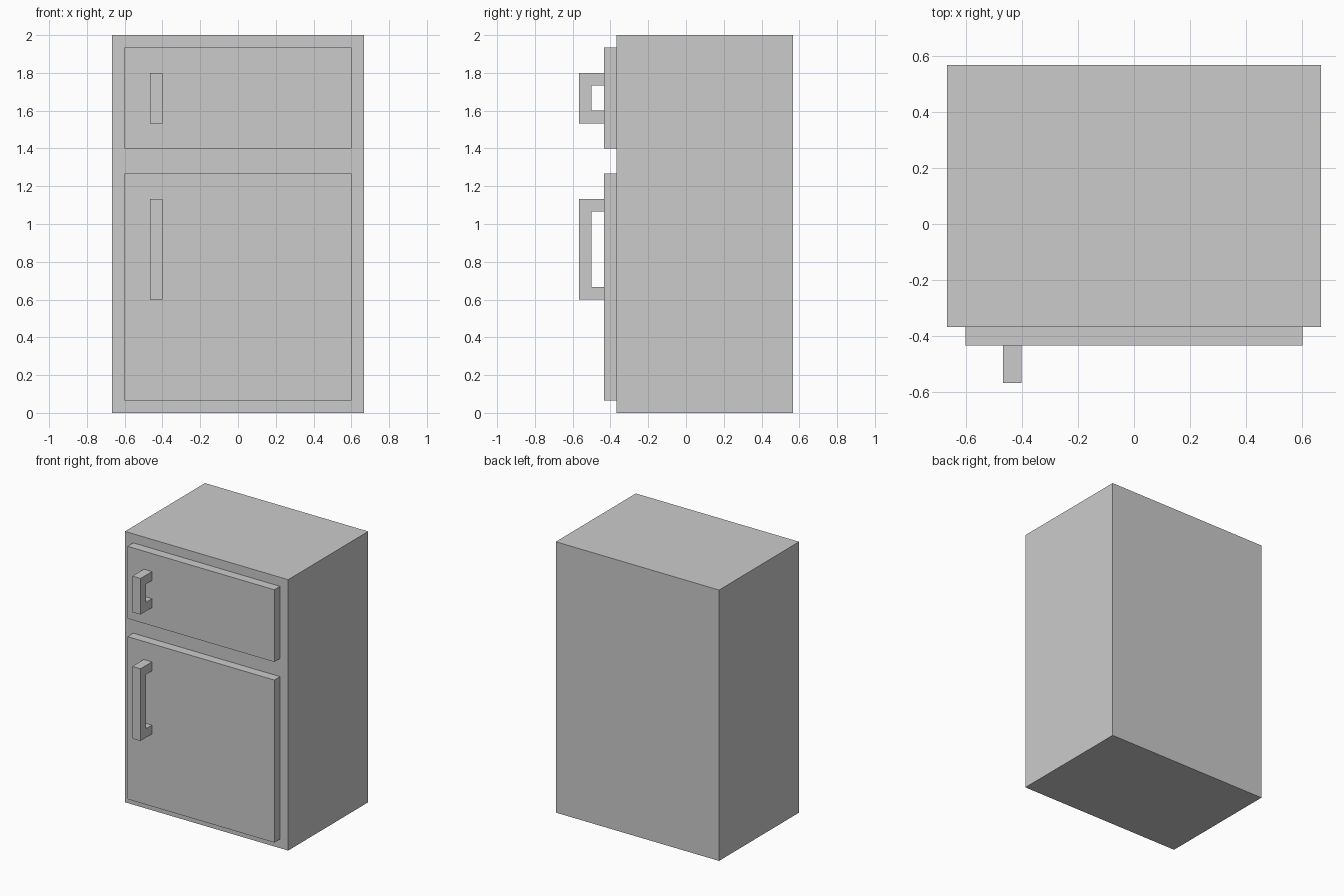
import bpy, bmesh

if "Cube" in bpy.data.objects:
    bpy.data.objects.remove(bpy.data.objects["Cube"])

U = 1 / 15  # the model sits on a grid of 1/15 unit


def finish(name, bm):
    bmesh.ops.recalc_face_normals(bm, faces=bm.faces)
    mesh = bpy.data.meshes.new(name)
    bm.to_mesh(mesh)
    bm.free()
    obj = bpy.data.objects.new(name, mesh)
    bpy.context.collection.objects.link(obj)


def box(name, lo, hi):
    bm = bmesh.new()
    bmesh.ops.create_cube(bm, size=1)
    for v in bm.verts:
        v.co = [(a + b) / 2 * U + c * (b - a) * U for a, b, c in zip(lo, hi, v.co)]
    finish(name, bm)


def handle(name, z0, z1):
    # C-shaped side profile (y, z), extruded across the handle's width
    back, grip, front = -6.5, -7.5, -8.5
    profile = [(back, z0), (front, z0), (front, z1), (back, z1),
               (back, z1 - 1), (grip, z1 - 1), (grip, z0 + 1), (back, z0 + 1)]
    bm = bmesh.new()
    face = bm.faces.new([bm.verts.new((-7 * U, y * U, z * U)) for y, z in profile])
    ext = bmesh.ops.extrude_face_region(bm, geom=[face])
    verts = [g for g in ext["geom"] if isinstance(g, bmesh.types.BMVert)]
    bmesh.ops.translate(bm, verts=verts, vec=(U, 0, 0))
    finish(name, bm)


# Cabinet
box("cabinet", (-10, -5.5, 0), (10, 8.5, 30))

# Doors with their handles: name, door z range, handle z range
for part, door_z, handle_z in (("fridge", (1, 19), (9, 17)),
                               ("freezer", (21, 29), (23, 27))):
    box(part + "_door", (-9, -6.5, door_z[0]), (9, -5.5, door_z[1]))
    handle(part + "_handle", *handle_z)
